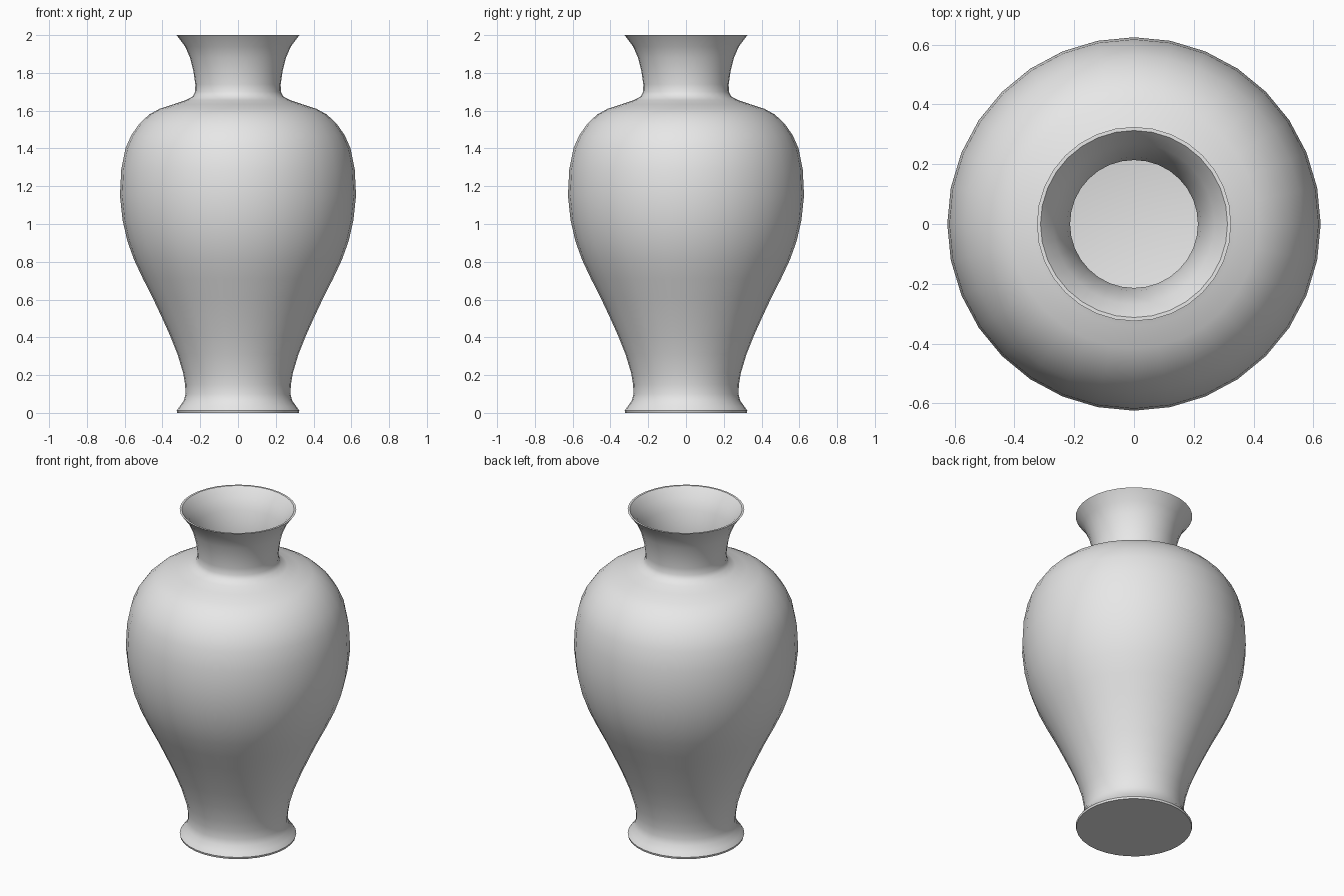
import bpy
import bmesh
from math import tau, radians
from mathutils import Vector

cube = bpy.data.objects.get("Cube")
if cube:
    bpy.data.objects.remove(cube, do_unlink=True)

SEGMENTS = 32
WALL = 0.012

# One clay colour
clay = bpy.data.materials.new("grey clay")
clay.use_nodes = True
colour = (0.8, 0.8, 0.8, 1)
clay.diffuse_color = colour
clay.node_tree.nodes["Principled BSDF"].inputs["Base Color"].default_value = colour

# Outer wall as (radius, height), from the foot up to the lip
outer = [(.322, 0), (.325, .012), (.308, .035), (.287, .065), (.278, .1),
         (.28, .15), (.29, .21), (.32, .31), (.36, .41), (.405, .51),
         (.452, .61), (.503, .71), (.55, .81), (.586, .91), (.611, 1.02),
         (.625, 1.15), (.618, 1.29), (.596, 1.4), (.565, 1.47), (.523, 1.53),
         (.47, 1.58), (.415, 1.61), (.34, 1.634), (.275, 1.656), (.24, 1.675),
         (.227, 1.7), (.226, 1.74), (.236, 1.81), (.254, 1.88),
         (.28, 1.94), (.325, 2)]


def inset_wall(points, distance):
    """Shift the wall inward along its normals."""
    result = []
    for i in range(2, len(points) - 1):
        along = Vector(points[i + 1]) - Vector(points[i - 1])
        normal = Vector((-along.y, along.x)).normalized()
        result.append(tuple(Vector(points[i]) + normal * distance))
    return result


# Closed section: underside, outer wall, lip, inner wall, floor
lip_radius, lip_height = outer[-1]
inner = inset_wall(outer, WALL) + [(lip_radius - WALL, lip_height)]
floor = inner[0][1] - 0.01
profile = [(0, 0)] + outer + inner[::-1] + [(inner[0][0] - 0.03, floor), (0, floor)]

# Turn the section around the upright axis
bm = bmesh.new()
verts = [bm.verts.new((r, 0, z)) for r, z in profile]
edges = [bm.edges.new(pair) for pair in zip(verts, verts[1:])]
bmesh.ops.spin(bm, geom=verts + edges, cent=(0, 0, 0), axis=(0, 0, 1),
               angle=tau, steps=SEGMENTS, use_merge=True)
bmesh.ops.remove_doubles(bm, verts=bm.verts[:], dist=0.0001)
bmesh.ops.recalc_face_normals(bm, faces=bm.faces[:])
for face in bm.faces:
    face.smooth = True

mesh = bpy.data.meshes.new("vase")
bm.to_mesh(mesh)
bm.free()
mesh.set_sharp_from_angle(angle=radians(42))
mesh.materials.append(clay)
vase = bpy.data.objects.new("vase", mesh)
bpy.context.collection.objects.link(vase)
